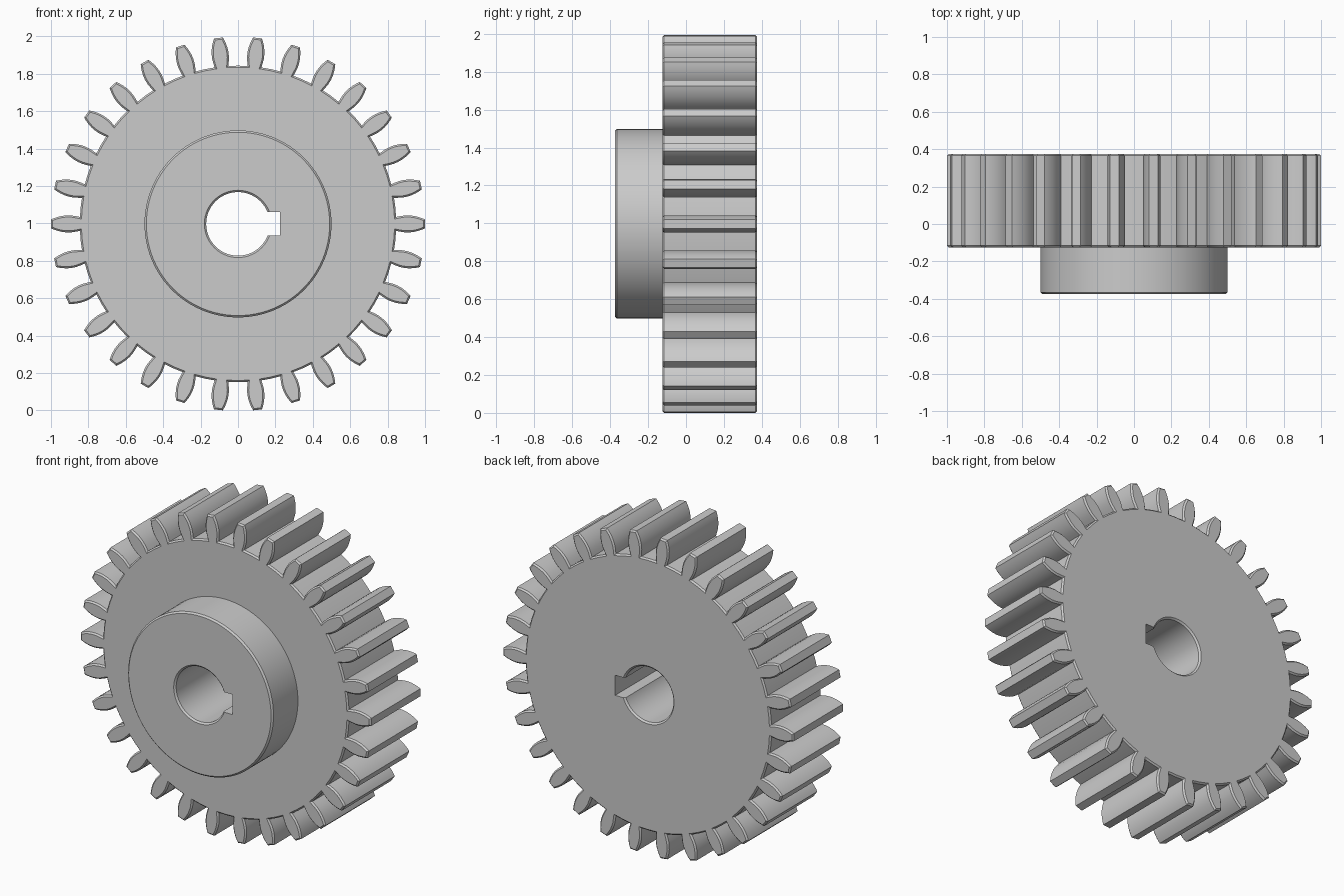
import bpy, bmesh
from math import sin, cos, pi, radians
from mathutils import Vector

if "Cube" in bpy.data.objects:
    bpy.data.objects.remove(bpy.data.objects["Cube"])

CZ = 0.997
TEETH = 30
FRONT, STEP, BACK = -0.375, -0.125, 0.375
# half tooth: (radius, half width)
FLANK = [(0.845, 0.037), (0.865, 0.041), (0.89, 0.045), (0.915, 0.0455),
         (0.94, 0.043), (0.965, 0.037), (0.985, 0.030), (0.9997, 0.0235)]


def circle(r, n=96):
    return [Vector((r * cos(2 * pi * i / n), r * sin(2 * pi * i / n))) for i in range(n)]


def gear_outline():
    tooth = [Vector((r, -w)) for r, w in FLANK] + [Vector((r, w)) for r, w in reversed(FLANK)]
    pts = []
    for k in range(TEETH):
        a = 2 * pi * k / TEETH
        for p in tooth:
            pts.append(Vector((p.x * cos(a) - p.y * sin(a), p.x * sin(a) + p.y * cos(a))))
        # middle of the valley floor
        m = a + pi / TEETH
        pts.append(Vector((0.846 * cos(m), 0.846 * sin(m))))
    return pts


def inset(pts, d):
    """Mitred inward offset of a counter-clockwise outline."""
    out = []
    for i, p in enumerate(pts):
        e1 = (p - pts[i - 1]).normalized()
        e2 = (pts[(i + 1) % len(pts)] - p).normalized()
        n1, n2 = Vector((-e1.y, e1.x)), Vector((-e2.y, e2.x))
        out.append(p + (n1 + n2) * d / (1 + n1.dot(n2)))
    return out


def loft(name, rings):
    """Closed solid through outlines placed along y."""
    bm = bmesh.new()
    loops = [[bm.verts.new((p.x, y, p.y + CZ)) for p in pts] for y, pts in rings]
    n = len(loops[0])
    for a, b in zip(loops, loops[1:]):
        for i in range(n):
            j = (i + 1) % n
            bm.faces.new((a[i], a[j], b[j], b[i]))
    bm.faces.new(loops[0])
    bm.faces.new(loops[-1][::-1])
    bmesh.ops.recalc_face_normals(bm, faces=bm.faces)
    me = bpy.data.meshes.new(name)
    bm.to_mesh(me)
    bm.free()
    ob = bpy.data.objects.new(name, me)
    bpy.context.collection.objects.link(ob)
    return ob


def combine(target, tool, operation):
    mod = target.modifiers.new(operation, 'BOOLEAN')
    mod.operation, mod.object, mod.solver = operation, tool, 'EXACT'
    bpy.context.view_layer.objects.active = target
    bpy.ops.object.modifier_apply(modifier=mod.name)
    bpy.data.objects.remove(tool)


# toothed wheel with chamfered ends
C = 0.009
outer = gear_outline()
inner = inset(outer, C)
gear = loft("spur_gear", [(STEP, inner), (STEP + C, outer), (BACK - C, outer), (BACK, inner)])

# hub boss on the front
hub = loft("hub", [(FRONT, circle(0.49)), (FRONT + 0.01, circle(0.5)), (0.0, circle(0.5))])
combine(gear, hub, 'UNION')

# shaft bore with chamfered rims
R = 0.17
bore = loft("bore_cutter", [(FRONT - 0.02, circle(R + 0.03)), (FRONT + 0.01, circle(R)),
                            (BACK - 0.01, circle(R)), (BACK + 0.02, circle(R + 0.03))])
combine(gear, bore, 'DIFFERENCE')

# keyway
slot = [Vector(p) for p in ((0.05, -0.0625), (0.225, -0.0625), (0.225, 0.0625), (0.05, 0.0625))]
combine(gear, loft("keyway_cutter", [(-0.6, slot), (0.6, slot)]), 'DIFFERENCE')

bpy.ops.object.select_all(action='DESELECT')
gear.select_set(True)
bpy.context.view_layer.objects.active = gear
bpy.ops.object.shade_smooth_by_angle(angle=radians(25))
